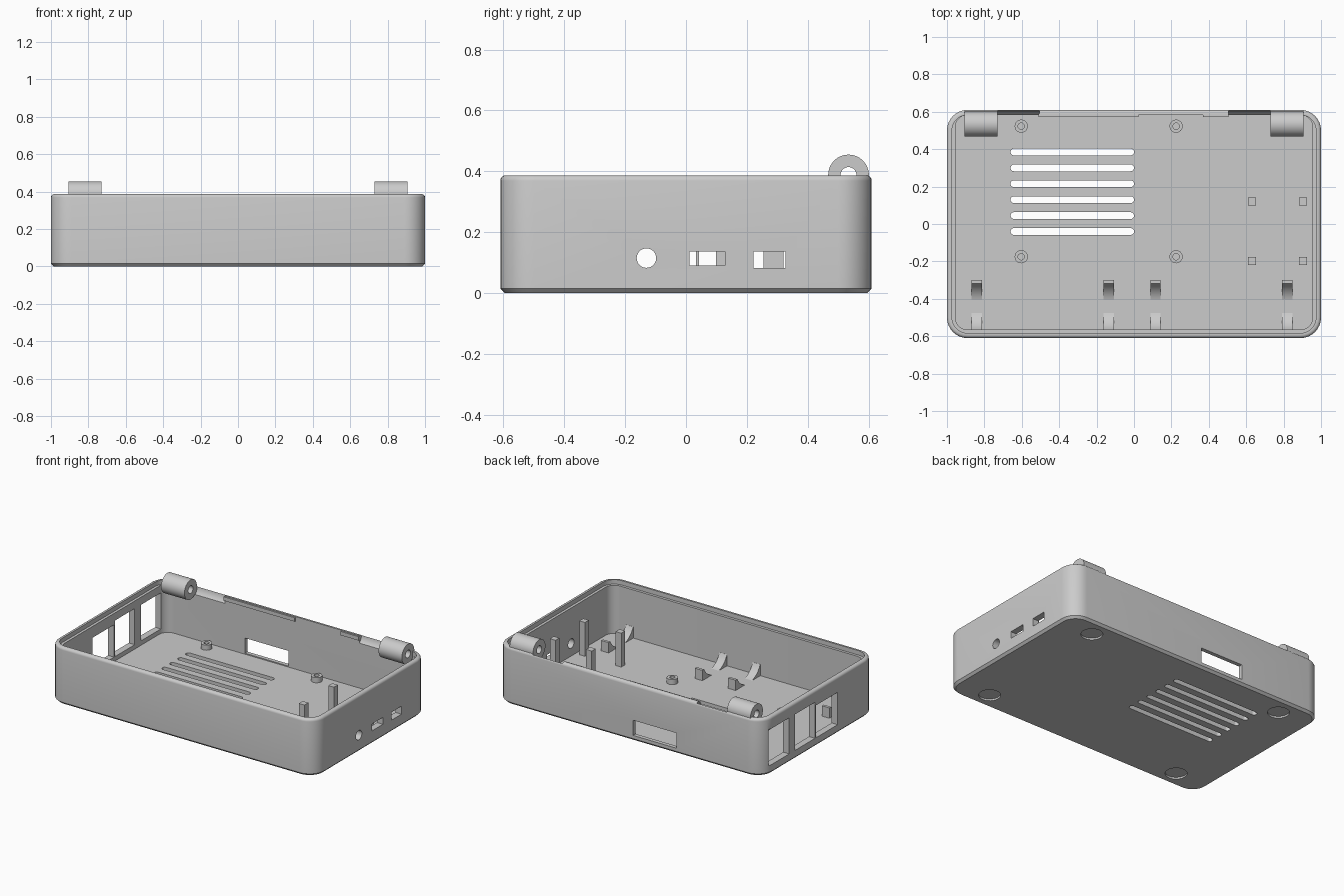
import bpy, bmesh
from math import sin, cos, pi, sqrt, radians

if "Cube" in bpy.data.objects:
    bpy.data.objects.remove(bpy.data.objects["Cube"])

grey = bpy.data.materials.new("light grey plastic")
grey.use_nodes = True
COLOUR = (0.6, 0.6, 0.6, 1)
grey.diffuse_color = COLOUR
grey.node_tree.nodes["Principled BSDF"].inputs["Base Color"].default_value = COLOUR

W, D, H = 1.0, 0.61, 0.387      # half width, half depth, height
FLOOR, WALL, LIP = 0.03, 0.045, 0.027
HINGE_Y, HINGE_Z = 0.534, 0.388


def loft(bm, rings, closed=False):
    """Skin a list of rings; cap the ends or join last to first."""
    vs = [[bm.verts.new(p) for p in r] for r in rings]
    n = len(vs[0])
    pairs = list(zip(vs, vs[1:])) + ([(vs[-1], vs[0])] if closed else [])
    for a, b in pairs:
        for i in range(n):
            j = (i + 1) % n
            bm.faces.new((a[i], a[j], b[j], b[i]))
    if not closed:
        bm.faces.new(vs[0][::-1])
        bm.faces.new(vs[-1])


def ring(pts, axis, t):
    """Place 2D points on the plane at t along an axis."""
    place = {"x": lambda u, v: (t, u, v),
             "y": lambda u, v: (u, t, v),
             "z": lambda u, v: (u, v, t)}[axis]
    return [place(u, v) for u, v in pts]


def prism(bm, pts, axis, a, b):
    loft(bm, [ring(pts, axis, a), ring(pts, axis, b)])


def tube(bm, c, r_out, r_in, axis, a, b):
    o, i = circle(*c, r_out), circle(*c, r_in)
    loft(bm, [ring(o, axis, a), ring(o, axis, b),
              ring(i, axis, b), ring(i, axis, a)], closed=True)


def circle(u, v, r, n=32):
    return [(u + r * cos(2 * pi * i / n), v + r * sin(2 * pi * i / n)) for i in range(n)]


def rect(u0, u1, v0, v1):
    return [(u0, v0), (u1, v0), (u1, v1), (u0, v1)]


def rounded(u0, u1, v0, v1, r, seg=8):
    pts = []
    corners = [(u1 - r, v1 - r), (u0 + r, v1 - r), (u0 + r, v0 + r), (u1 - r, v0 + r)]
    for k, (cu, cv) in enumerate(corners):
        for i in range(seg + 1):
            a = pi / 2 * (k + i / seg)
            pts.append((cu + r * cos(a), cv + r * sin(a)))
    return pts


def finish(name, bm):
    bmesh.ops.recalc_face_normals(bm, faces=bm.faces[:])
    me = bpy.data.meshes.new(name)
    bm.to_mesh(me)
    bm.free()
    ob = bpy.data.objects.new(name, me)
    me.materials.append(grey)
    bpy.context.collection.objects.link(ob)
    return ob


def smooth(ob):
    bpy.ops.object.select_all(action="DESELECT")
    ob.select_set(True)
    bpy.context.view_layer.objects.active = ob
    bpy.ops.object.shade_smooth_by_angle(angle=radians(30))


# Tray: chamfered foot, rounded rim, stepped lip, hollow inside
profile = [(0.015, 0), (0, 0.015)]
F = 0.018
profile += [(F * (1 - cos(a)), H - F + F * sin(a)) for a in (pi / 8 * k for k in range(5))]
profile += [(LIP, H), (LIP, H - 0.03), (WALL, H - 0.03), (WALL, FLOOR)]
bm = bmesh.new()
loft(bm, [ring(rounded(-W + d, W - d, -D + d, D - min(d, LIP), 0.11 - d), "z", z)
          for d, z in profile])
tray = finish("case_tray", bm)

# Cutter for every opening
bm = bmesh.new()
for k in range(6):                                   # floor vents
    y = 0.385 - 0.085 * k
    prism(bm, rounded(-0.66, 0, y - 0.018, y + 0.018, 0.0179), "z", -0.1, 0.1)
for y0, y1, top in ((-0.2, 0.033, 0.28), (0.043, 0.255, 0.305), (0.32, 0.535, 0.305)):
    prism(bm, rect(y0, y1, 0.06, top), "x", -1.1, -0.9)    # large side windows
prism(bm, circle(-0.13, 0.115, 0.032), "x", 0.9, 1.1)      # round side port
prism(bm, rect(0.012, 0.128, 0.09, 0.137), "x", 0.9, 1.1)  # side slots
prism(bm, rect(0.222, 0.327, 0.083, 0.137), "x", 0.9, 1.1)
prism(bm, rect(-0.355, -0.03, 0.037, 0.14), "y", 0.5, 0.7)  # rear slot
for s in (-1, 1):
    # rim clearance beside each hinge
    prism(bm, circle(HINGE_Y, HINGE_Z, 0.072), "x", s * 0.505, s * 0.73)
    for t in (-1, 1):                                # recesses for feet
        prism(bm, circle(s * 0.75, t * 0.49, 0.068), "z", -0.1, 0.012)
cutter = finish("opening_cutter", bm)
cutter.hide_render = True

mod = tray.modifiers.new("openings", "BOOLEAN")
mod.operation, mod.solver, mod.object = "DIFFERENCE", "EXACT", cutter
bpy.context.view_layer.objects.active = tray
bpy.ops.object.modifier_apply(modifier=mod.name)
bpy.data.objects.remove(cutter)
smooth(tray)

# Hinge barrels
for name, s in (("left", 1), ("right", -1)):
    bm = bmesh.new()
    tube(bm, (HINGE_Y, HINGE_Z), 0.067, 0.026, "x", s * 0.73, s * 0.905)
    smooth(finish(name + "_hinge_barrel", bm))

# Ridges inside the rear rim
bm = bmesh.new()
for x0, x1 in ((-0.51, 0.025), (0.37, 0.505)):
    prism(bm, rect(x0, x1, 0.573, 0.59), "z", H - 0.03, H - 0.004)
finish("rear_rim_ridges", bm)

# Board standoffs
bm = bmesh.new()
for x in (-0.603, 0.225):
    for y in (-0.175, 0.523):
        tube(bm, (x, y), 0.035, 0.017, "z", FLOOR - 0.005, 0.065)
smooth(finish("board_standoffs", bm))

# Square support posts
bm = bmesh.new()
for x in (0.631, 0.904):
    for y in (-0.197, 0.12):
        prism(bm, rect(x - 0.021, x + 0.021, y - 0.021, y + 0.021), "z", FLOOR - 0.005, 0.26)
finish("support_posts", bm)

# Cradle ribs with a concave seat for a cylinder
CY, R = -0.44, 0.135
CZ = FLOOR + 0.13
bm = bmesh.new()
for x in (-0.84, -0.135, 0.115, 0.82):
    for s, reach, end in ((1, 0.121, 0.14), (-1, 0.124, 0.128)):
        arc = [0.037 + (reach - 0.037) * i / 10 for i in range(11)]
        pts = [(CY + s * u, CZ - sqrt(R * R - u * u)) for u in arc]
        pts += [(CY + s * end, pts[-1][1]), (CY + s * end, FLOOR - 0.005),
                (CY + s * 0.037, FLOOR - 0.005)]
        prism(bm, pts, "x", x - 0.028, x + 0.028)
smooth(finish("cradle_ribs", bm))
